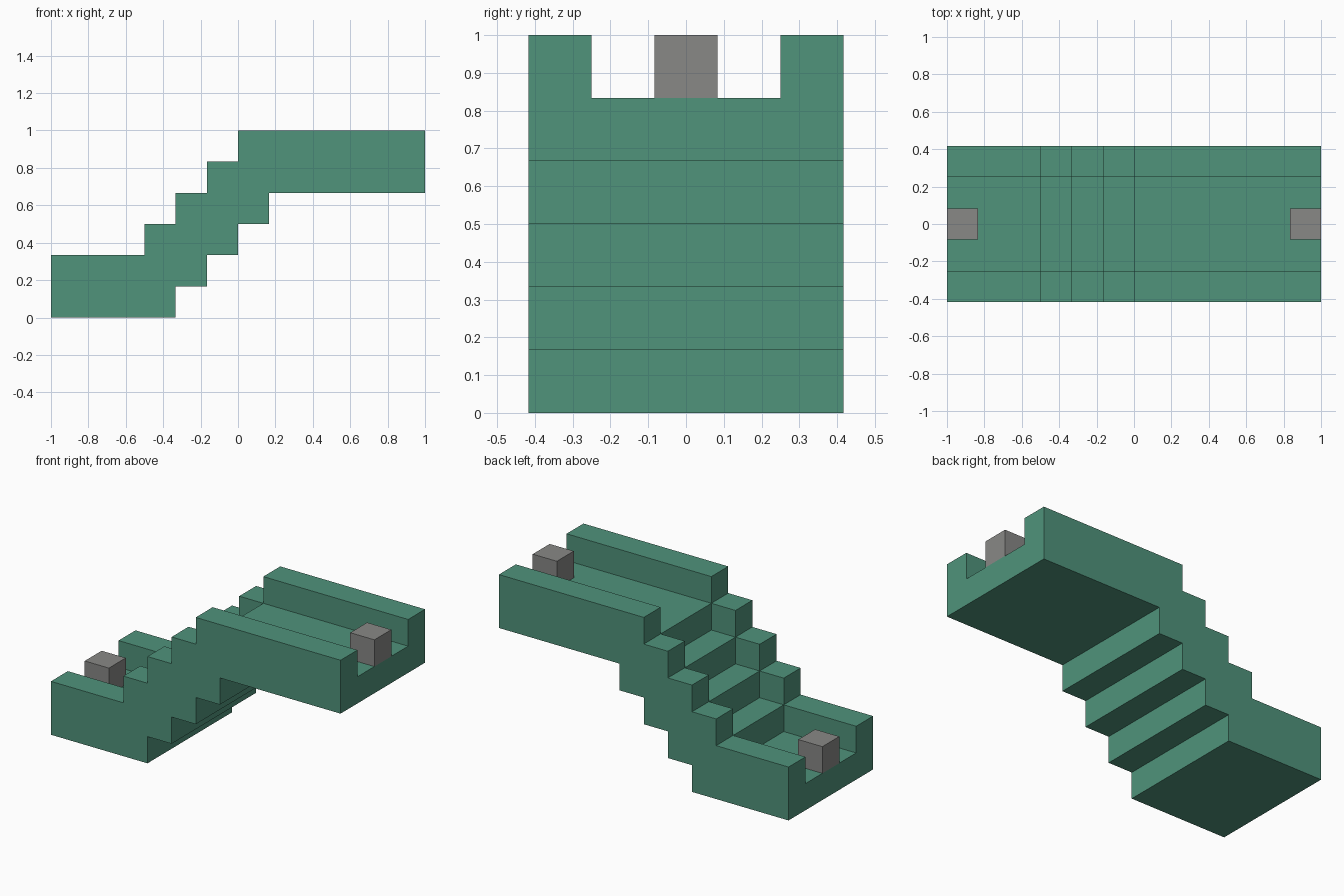
import bpy
import bmesh

cube = bpy.data.objects.get("Cube")
if cube:
    bpy.data.objects.remove(cube, do_unlink=True)

U = 1 / 6          # module: one step
OUTER, INNER = 2.5, 1.5   # half widths of the body and of the channel
TOP_X = [-6, -3, -2, -1, 0, 6]      # risers of walls and channel floor
UNDER_X = [-6, -2, -1, 0, 1, 6]     # risers of the underside


def material(name, rgb):
    mat = bpy.data.materials.new(name)
    mat.use_nodes = True
    mat.diffuse_color = (*rgb, 1)
    mat.node_tree.nodes["Principled BSDF"].inputs["Base Color"].default_value = (*rgb, 1)
    return mat


def finish(bm, name, mat):
    bmesh.ops.remove_doubles(bm, verts=bm.verts, dist=0.001)
    bmesh.ops.recalc_face_normals(bm, faces=bm.faces)
    bmesh.ops.scale(bm, vec=(U, U, U), verts=bm.verts)
    mesh = bpy.data.meshes.new(name)
    bm.to_mesh(mesh)
    bm.free()
    mesh.materials.append(mat)
    obj = bpy.data.objects.new(name, mesh)
    bpy.context.collection.objects.link(obj)


def stair_line(xs, base):
    """Stepped (x, z) line rising one module at each inner x."""
    return [(x, base + i) for i in range(len(xs) - 1) for x in xs[i:i + 2]]


def face(bm, points):
    bm.faces.new([bm.verts.new(p) for p in points])


def strip(bm, line, y0, y1):
    for (xa, za), (xb, zb) in zip(line, line[1:]):
        face(bm, [(xa, y0, za), (xb, y0, zb), (xb, y1, zb), (xa, y1, za)])


green = material("stair green", (0.08, 0.292, 0.198))
grey = material("post grey", (0.246, 0.246, 0.238))

# Stair body: underside, channel floor and two stepped side walls
under = stair_line(UNDER_X, 0)
floor = stair_line(TOP_X, 1)
rim = stair_line(TOP_X, 2)
bm = bmesh.new()
strip(bm, under, -OUTER, OUTER)
strip(bm, floor, -INNER, INNER)
for side in (-1, 1):
    strip(bm, rim, side * INNER, side * OUTER)
    face(bm, [(x, side * OUTER, z) for x, z in under + rim[::-1]])
    for i, (xa, xb) in enumerate(zip(TOP_X, TOP_X[1:])):
        y, z = side * INNER, i + 1
        face(bm, [(xa, y, z), (xb, y, z), (xb, y, z + 1), (xa, y, z + 1)])

# U-shaped ends
for x, z in ((-6, 0), (6, 4)):
    outline = [(-OUTER, 0), (OUTER, 0), (OUTER, 2), (INNER, 2),
               (INNER, 1), (-INNER, 1), (-INNER, 2), (-OUTER, 2)]
    face(bm, [(x, y, z + h) for y, h in outline])
finish(bm, "stair_body", green)

# Posts at the two open ends of the channel
for name, x, z in (("lower_post", -5.5, 1.5), ("upper_post", 5.5, 5.5)):
    bm = bmesh.new()
    bmesh.ops.create_cube(bm, size=1)
    bmesh.ops.translate(bm, vec=(x, 0, z), verts=bm.verts)
    finish(bm, name, grey)
